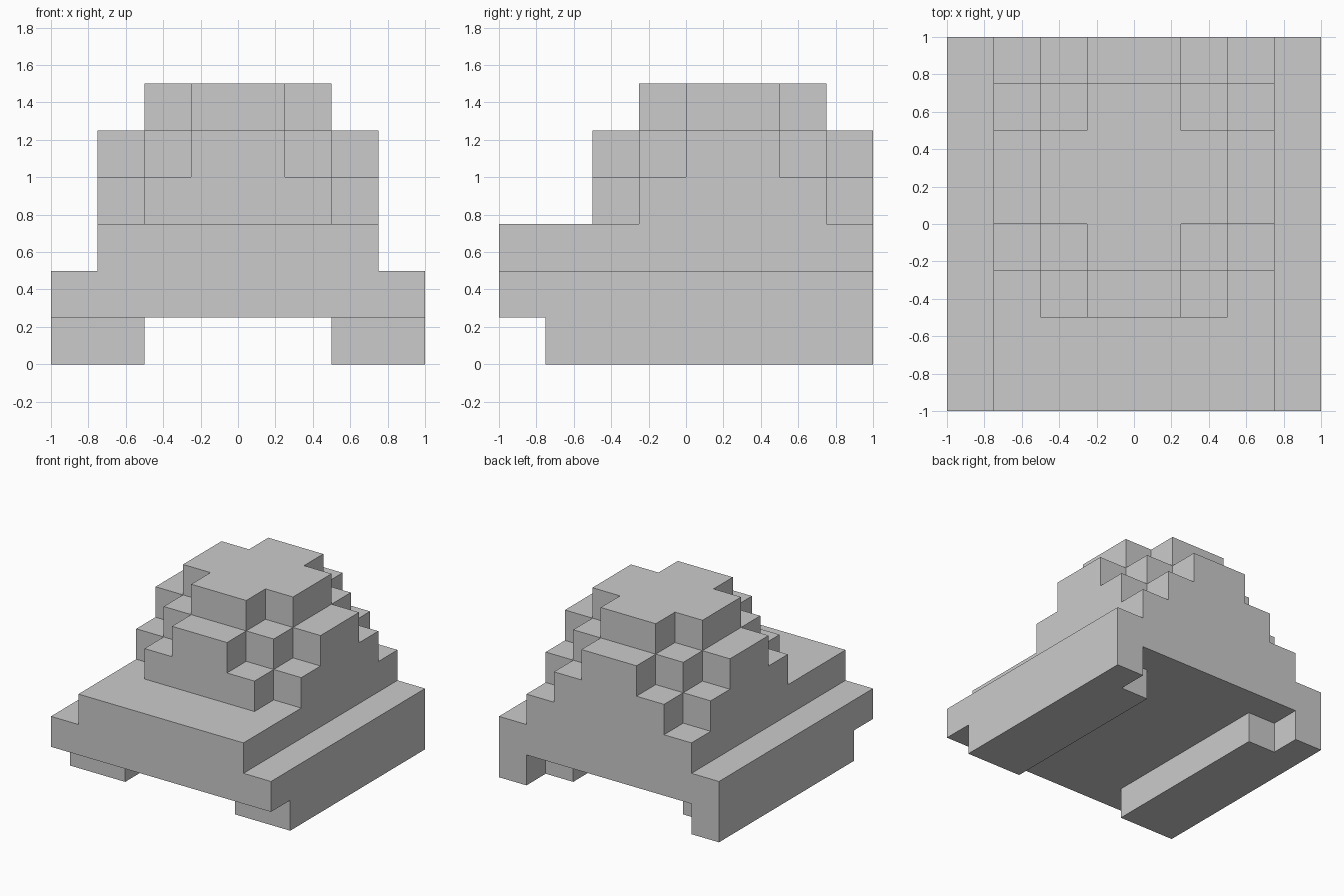
import bpy, bmesh, math

if "Cube" in bpy.data.objects:
    bpy.data.objects.remove(bpy.data.objects["Cube"])

CELL = 0.25

# Each part is a list of blocks in cell units: (x_in, x_out, y0, y1, z0, z1), mirrored over x = 0
PARTS = {
    # two side runners, each narrower at its rear end
    "feet": [(2, 4, -3, 3, 0, 1), (3, 4, 3, 4, 0, 1)],
    # wide slab with a slightly narrower block on top
    "base_hull": [(0, 4, -4, 4, 1, 2), (0, 3, -4, 4, 2, 3)],
    # stepped dome: three layers with ever more rounded corners
    "stepped_dome": [
        (0, 3, -1, 3, 3, 4), (0, 2, -2, 4, 3, 4),
        (0, 3, 0, 2, 4, 5), (0, 2, -1, 3, 4, 5), (0, 1, -2, 4, 4, 5),
        (0, 2, 0, 2, 5, 6), (0, 1, -1, 3, 5, 6),
    ],
}


def cells_of(blocks):
    """Cells covered by the blocks, on both sides of the centre plane."""
    cells = set()
    for xi, xo, y0, y1, z0, z1 in blocks:
        for x in range(xi, xo):
            for y in range(y0, y1):
                for z in range(z0, z1):
                    cells |= {(x, y, z), (-1 - x, y, z)}
    return cells


def build_part(name, cells, solid):
    """Skin the outer faces of the cells, then merge coplanar faces."""
    bm = bmesh.new()
    for cell in cells:
        for axis in range(3):
            for side in (0, 1):
                near = list(cell)
                near[axis] += 2 * side - 1
                if tuple(near) in solid:
                    continue
                u, v = (axis + 1) % 3, (axis + 2) % 3
                ring = [(0, 0), (1, 0), (1, 1), (0, 1)]
                verts = []
                for du, dv in (ring if side else ring[::-1]):
                    p = list(cell)
                    p[axis] += side
                    p[u] += du
                    p[v] += dv
                    verts.append(bm.verts.new([c * CELL for c in p]))
                bm.faces.new(verts)
    bmesh.ops.remove_doubles(bm, verts=bm.verts, dist=0.001)
    bmesh.ops.dissolve_limit(bm, angle_limit=math.radians(1),
                             verts=bm.verts, edges=bm.edges)
    mesh = bpy.data.meshes.new(name)
    bm.to_mesh(mesh)
    bm.free()
    bpy.context.collection.objects.link(bpy.data.objects.new(name, mesh))


part_cells = {name: cells_of(blocks) for name, blocks in PARTS.items()}
solid = set().union(*part_cells.values())
for name, cells in part_cells.items():
    build_part(name, cells, solid)
